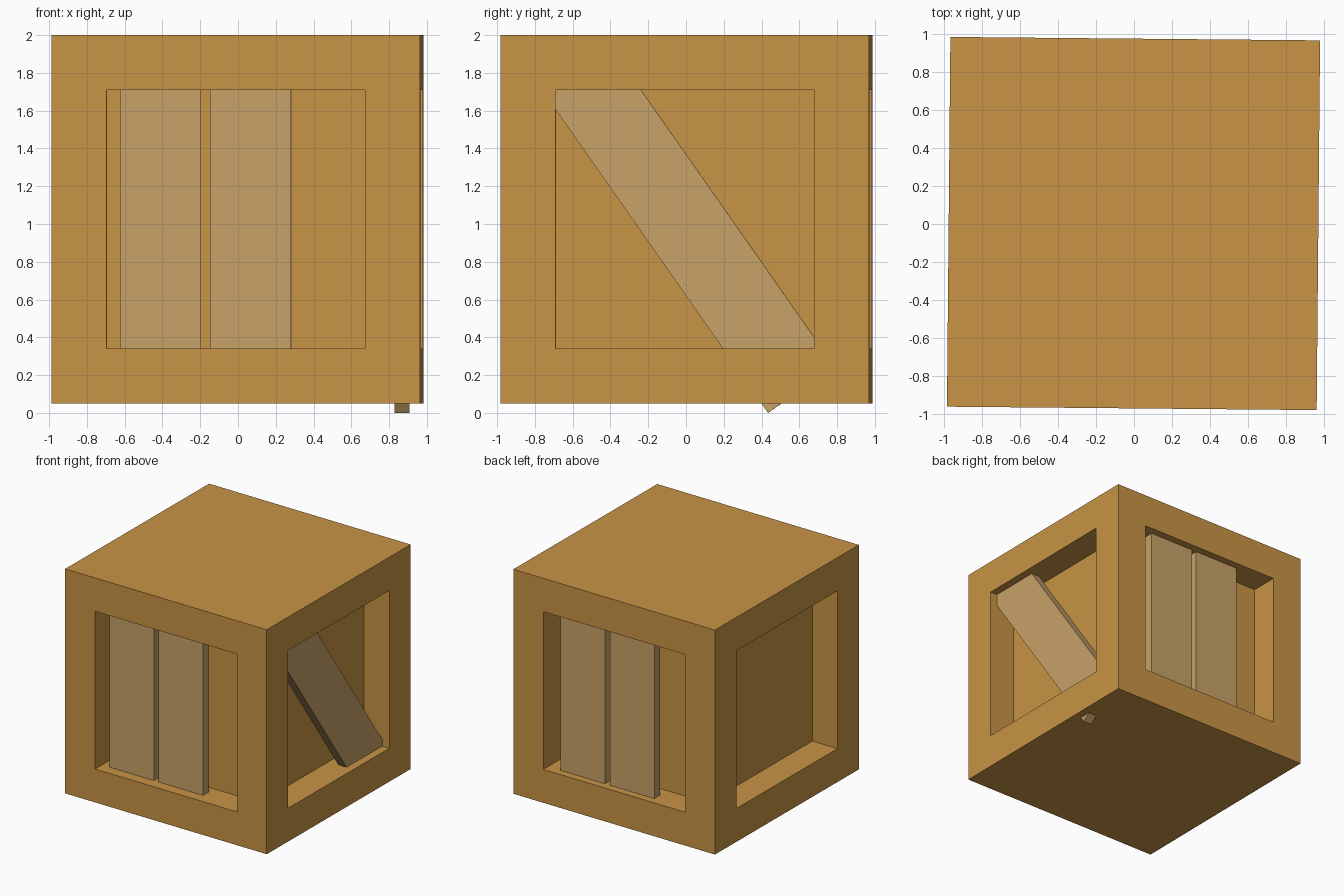
import bpy, bmesh, math
from mathutils import Matrix, Vector

if "Cube" in bpy.data.objects:
    bpy.data.objects.remove(bpy.data.objects["Cube"])

SIDE, MID_Z = 1.95, 1.025
H = SIDE / 2
# whole crate is turned very slightly about z
TURN = Matrix.Translation((-0.0025, 0.0025, MID_Z)) @ Matrix.Rotation(math.radians(-0.53), 4, 'Z')


def material(name, rgb):
    m = bpy.data.materials.new(name)
    m.diffuse_color = (*rgb, 1)
    m.use_nodes = True
    m.node_tree.nodes["Principled BSDF"].inputs["Base Color"].default_value = m.diffuse_color
    return m


ORANGE = material("orange_wood", (0.577, 0.296, 0.060))
PALE = material("pale_wood", (0.578, 0.361, 0.140))


def add_object(name, bm, mat):
    bmesh.ops.recalc_face_normals(bm, faces=bm.faces)
    bm.transform(TURN)
    me = bpy.data.meshes.new(name)
    bm.to_mesh(me)
    bm.free()
    me.materials.append(mat)
    ob = bpy.data.objects.new(name, me)
    bpy.context.collection.objects.link(ob)
    return ob


def plank(name, size, centre, tilt=0.0):
    bm = bmesh.new()
    mat = (Matrix.Translation(centre) @ Matrix.Rotation(tilt, 4, 'X')
           @ Matrix.Diagonal((*size, 1)))
    bmesh.ops.create_cube(bm, size=1, matrix=mat)
    return add_object(name, bm, PALE)


# crate body: cube with a square recess in each of the four sides
bm = bmesh.new()
bmesh.ops.create_cube(bm, size=SIDE)
bm.normal_update()
sides = [f for f in bm.faces if abs(f.normal.z) < 0.5]
bmesh.ops.inset_individual(bm, faces=sides, thickness=0.29, use_even_offset=True)
for f in bmesh.ops.extrude_discrete_faces(bm, faces=sides)["faces"]:
    c = f.calc_center_median()
    bmesh.ops.translate(bm, verts=f.verts, vec=-0.243 * Vector((c.x, c.y, 0)).normalized())
add_object("crate_body", bm, ORANGE)

# two upright planks at front and back
WIDTH, THICK = 0.43, 0.08
for side, s, first, depth in (("front", 1, -0.40, 0.094), ("back", -1, -0.35, 0.065)):
    for i in range(2):
        x = first + i * 0.477
        y = -H + depth + THICK / 2
        plank(f"{side}_plank_{i + 1}", (WIDTH, THICK, 1.6), (s * x, s * y, 0))

# diagonal plank on the right; its lower corner pokes out below the crate
length, angle = 2.11, math.radians(55)
along = Vector((0, -math.cos(angle), math.sin(angle)))
across = Vector((0, math.sin(angle), math.cos(angle)))
corner = Vector((0.867, 0.44, 0.0 - MID_Z))
plank("right_diagonal_plank", (THICK, WIDTH, length),
      corner + along * length / 2 + across * WIDTH / 2, math.radians(35))
